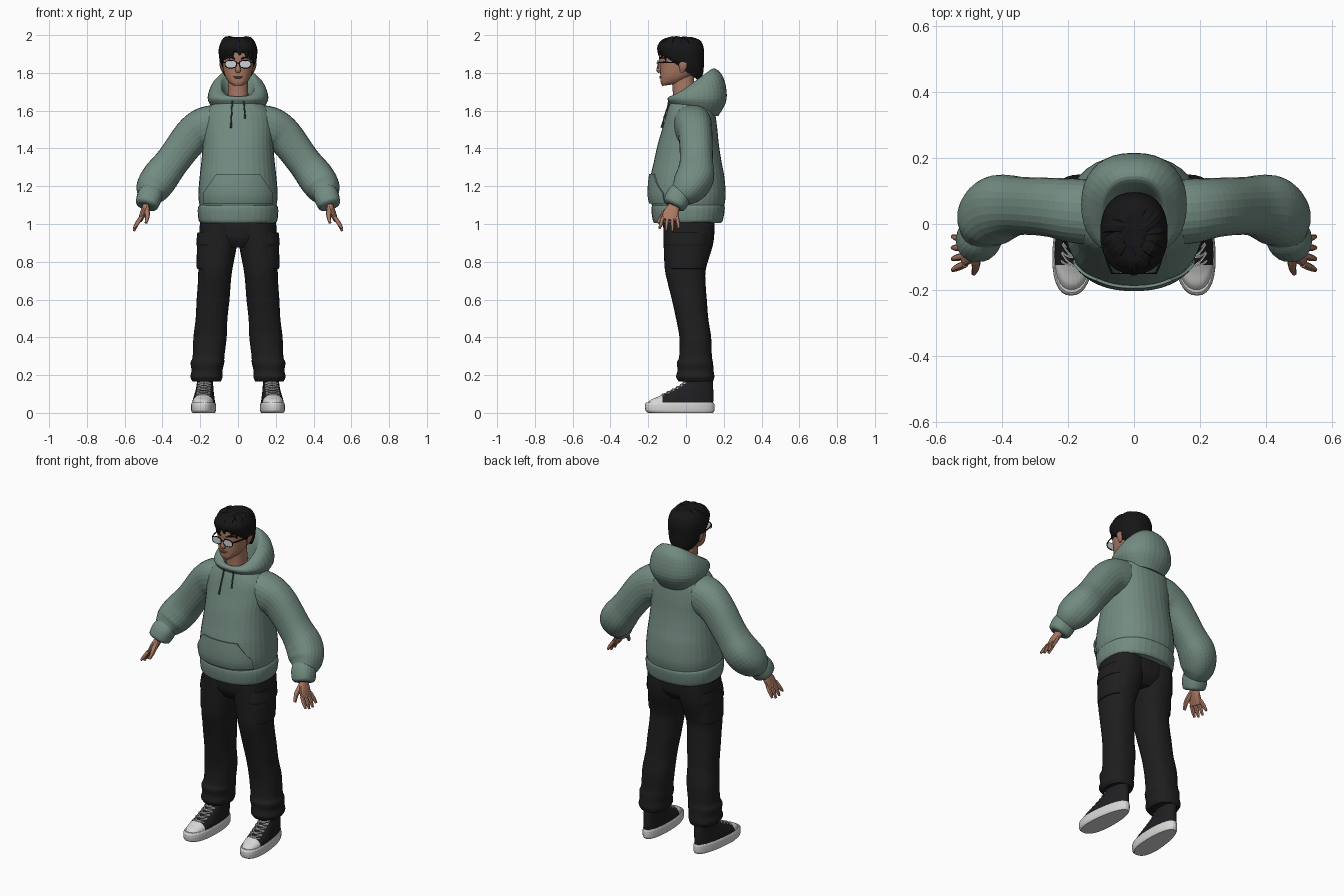
import bpy, bmesh, math, random
from mathutils import Vector

if "Cube" in bpy.data.objects:
    bpy.data.objects.remove(bpy.data.objects["Cube"])
random.seed(4)
P = 2.3  # roundness of the cross-sections


def material(name, r, g, b):
    m = bpy.data.materials.new(name)
    m.use_nodes = True
    m.diffuse_color = (r, g, b, 1)
    m.node_tree.nodes["Principled BSDF"].inputs["Base Color"].default_value = (r, g, b, 1)
    return m


SAGE = material("sage fabric", .17, .26, .22)
CORD = material("dark green cord", .05, .08, .07)
BLACK = material("black trousers", .013, .013, .013)
HAIR = material("black hair", .008, .008, .009)
SKIN = material("skin", .40, .19, .125)
LIPS = material("lips", .27, .11, .08)
CANVAS = material("black canvas", .014, .014, .016)
RUBBER = material("white rubber", .68, .68, .67)
LENS = material("pale lens", .60, .64, .67)
made = []


def finish(name, bm, mats, mirror):
    bmesh.ops.recalc_face_normals(bm, faces=bm.faces[:])
    me = bpy.data.meshes.new(name)
    bm.to_mesh(me)
    bm.free()
    ob = bpy.data.objects.new(name, me)
    bpy.context.collection.objects.link(ob)
    for m in mats:
        me.materials.append(m)
    if mirror:
        ob.modifiers.new("Mirror", 'MIRROR').use_mirror_merge = False
    made.append(ob)
    return ob


def smooth(rows, k):
    """Catmull-Rom interpolation between rows of numbers."""
    out, last = [], len(rows) - 1
    for i in range(last):
        quad = rows[max(i - 1, 0)], rows[i], rows[i + 1], rows[min(i + 2, last)]
        for s in range(k):
            t = s / k
            out.append([.5 * (2 * b + (c - a) * t + (2 * a - 5 * b + 4 * c - d) * t * t
                              + (3 * b - a - 3 * c + d) * t ** 3) for a, b, c, d in zip(*quad)])
    return out + [list(rows[-1])]


def loop(n):
    def power(v):
        return math.copysign(abs(v) ** (2 / P), v)
    return [(power(math.cos(math.tau * j / n)), power(math.sin(math.tau * j / n))) for j in range(n)]


def skin(name, rings, mat, mirror=False, warp=None, toe=None):
    bm = bmesh.new()
    vs = [[bm.verts.new(p) for p in ring] for ring in rings]
    n = len(vs[0])
    for a, b in zip(vs, vs[1:]):
        for j in range(n):
            bm.faces.new((a[j], a[(j + 1) % n], b[(j + 1) % n], b[j]))
    bm.faces.new(vs[0])
    bm.faces.new(vs[-1])
    if toe:  # cut off a differently coloured toe
        bmesh.ops.bisect_plane(bm, geom=bm.verts[:] + bm.edges[:] + bm.faces[:],
                               plane_co=(0, toe[0], 0), plane_no=(0, 1, 0))
        for f in bm.faces:
            f.material_index = int(f.calc_center_median().y < toe[0])
    if warp:
        for v in bm.verts:
            v.co = warp(*v.co)
    return finish(name, bm, [mat] + ([toe[1]] if toe else []), mirror)


def hull(name, rows, mat, k=5, n=36, **kw):
    """Upright form; a row is height, half width, front y, back y, centre x, tilt."""
    rows = smooth([list(r) + [0] * (6 - len(r)) for r in rows], k)
    skin(name, [[(cx + rx * c, (yf + yb) / 2 + (yb - yf) / 2 * s, z + tilt * s) for c, s in loop(n)]
                for z, rx, yf, yb, cx, tilt in rows], mat, **kw)
    return rows


def tube(name, path, radii, mat, k=4, n=12, ref=(0, 1, 0), **kw):
    """Limb along a path; a radius is a number or a (thickness, width) pair."""
    if not isinstance(radii, list):
        radii = [radii] * len(path)
    rows = smooth([list(p) + list(r if isinstance(r, tuple) else (r, r)) for p, r in zip(path, radii)], k)
    pts, rings = [Vector(r[:3]) for r in rows], []
    for i, r in enumerate(rows):
        t = (pts[min(i + 1, len(pts) - 1)] - pts[max(i - 1, 0)]).normalized()
        u = Vector(ref)
        u = (u - t * u.dot(t)).normalized()
        v = u.cross(t)
        rings.append([pts[i] + v * (r[3] * c) + u * (r[4] * s) for c, s in loop(n)])
    return skin(name, rings, mat, **kw)


def front(rows, x, z):
    """Front surface y of a hull at x and z."""
    for a, b in zip(rows, rows[1:]):
        if a[0] <= z <= b[0]:
            t = (z - a[0]) / (b[0] - a[0])
            _, rx, yf, yb = [p + (q - p) * t for p, q in zip(a[:4], b[:4])]
            return (yf + yb) / 2 - (yb - yf) / 2 * (1 - min(1, abs(x / rx)) ** P) ** (1 / P)


# Hoodie body, hem and hood
torso = hull("hoodie_body", [
    (1.08, .200, -.175, .198), (1.15, .210, -.193, .21), (1.25, .203, -.187, .203),
    (1.33, .194, -.170, .188), (1.42, .187, -.150, .174), (1.50, .188, -.127, .166),
    (1.58, .178, -.105, .155), (1.63, .14, -.088, .14), (1.66, .10, -.07, .12)], SAGE)
hull("hoodie_hem", [(1.005, .198, -.168, .185), (1.02, .208, -.176, .195), (1.06, .213, -.182, .203),
                    (1.09, .211, -.182, .205), (1.105, .2, -.175, .198)], SAGE)
hull("hood", [(1.60, .125, -.08, .17, 0, -.03), (1.66, .16, -.098, .215, 0, .0),
              (1.725, .143, -.088, .198, 0, .05), (1.748, .10, -.072, .145, 0, .076),
              (1.715, .082, -.064, .105, 0, .055), (1.64, .06, -.05, .08, 0, .01)], SAGE)

# Front pocket laid on the body
bm = bmesh.new()
grid = []
for i in range(13):
    z = 1.11 + .155 * i / 12
    w = .178 if z < 1.165 else .178 - .68 * (z - 1.165)
    cols = [w * (j / 10 - 1) for j in range(21)]
    grid.append([bm.verts.new((x * 1.02, front(torso, x, z) - .006, z)) for x in cols])
for a, b in zip(grid, grid[1:]):
    for j in range(20):
        bm.faces.new((a[j], a[j + 1], b[j + 1], b[j]))
pocket = finish("front_pocket", bm, [SAGE], False)
solid = pocket.modifiers.new("Solidify", 'SOLIDIFY')
solid.thickness, solid.offset = .009, 0

# Drawstrings
for side, end in ((-1, 1.51), (1, 1.56)):
    zs = [1.655 + (end - 1.655) * t / 4 for t in range(5)]
    tube("drawstring", [(side * (.03 + .002 * i), front(torso, .03, z) - (.02 if i == 0 else .006), z)
                        for i, z in enumerate(zs)], [.004, .004, .004, .004, .006], CORD, n=8)

# Sleeves and cuffs
tube("sleeve", [(.09, .03, 1.535), (.175, .04, 1.51), (.245, .05, 1.465), (.345, .055, 1.335),
                (.41, .048, 1.25), (.45, .008, 1.19), (.468, -.035, 1.15)],
     [(.10, .10), (.108, .098), (.098, .09), (.09, .088), (.097, .1), (.09, .09), .06],
     SAGE, k=6, n=28, mirror=True)
tube("cuff", [(.455, -.02, 1.175), (.468, -.04, 1.145), (.482, -.06, 1.105), (.486, -.066, 1.093)],
     [.058, .066, .061, .046], SAGE, n=24, mirror=True)

# Hands
tube("palm", [(.475, -.05, 1.13), (.488, -.065, 1.09), (.503, -.08, 1.055), (.518, -.088, 1.02)],
     [(.02, .026), (.019, .032), (.017, .042), (.012, .042)], SKIN, n=16, mirror=True)
for i, tip in enumerate((.978, .964, .962, .975)):
    tube("finger", [(.513, -.122 + .025 * i, 1.035), (.536, -.132 + .03 * i, 1.0),
                    (.551, -.140 + .034 * i, tip)], [.0105, .0105, .006], SKIN, n=10, mirror=True)
tube("thumb", [(.485, -.085, 1.085), (.480, -.125, 1.045), (.487, -.15, 1.005)],
     [.016, .013, .007], SKIN, n=10, mirror=True)

# Trousers
hull("trouser_hips", [(.875, .09, -.085, .1), (.92, .17, -.112, .14), (.97, .195, -.12, .15),
                      (1.04, .198, -.12, .15)], BLACK)
hull("trouser_leg", [
    (.165, .074, -.038, .143, .165), (.19, .085, -.052, .15, .167), (.225, .082, -.045, .146, .164),
    (.265, .089, -.048, .143, .162), (.30, .084, -.036, .137, .156), (.4, .088, -.035, .133, .148),
    (.5, .084, -.053, .118, .14), (.6, .087, -.075, .11, .132), (.68, .087, -.095, .104, .126),
    (.76, .09, -.112, .105, .12), (.88, .1, -.118, .14, .107), (.95, .102, -.12, .15, .103),
    (1.03, .1, -.12, .15, .1)], BLACK, mirror=True)
hull("cargo_pocket", [(.762, .082, -.10, .10, .132), (.775, .087, -.105, .105, .132),
                      (.85, .09, -.11, .115, .128), (.945, .089, -.105, .125, .124)], BLACK, mirror=True)
hull("cargo_flap", [(.885, .088, -.108, .12, .131), (.90, .091, -.112, .125, .13),
                    (.955, .09, -.108, .13, .125)], BLACK, mirror=True)


# Shoes, widened at the toe and turned out
def foot(x, y, z):
    return Vector((.178 + x * (1 - .9 * y) - y * .06, y, z))


hull("shoe_sole", [(0, .056, -.2, .142), (.012, .061, -.215, .15), (.045, .061, -.217, .15),
                   (.056, .057, -.208, .145)], RUBBER, k=2, warp=foot, mirror=True)
upper = hull("shoe_upper", [(.05, .056, -.205, .143), (.07, .055, -.185, .145), (.085, .053, -.15, .145),
                            (.105, .05, -.11, .145), (.13, .047, -.06, .144), (.16, .045, -.015, .142),
                            (.2, .043, .005, .14)], CANVAS, warp=foot, toe=(-.125, RUBBER), mirror=True)
for i in range(6):
    z = .092 + .013 * i
    for side in (-1, 1):
        path = [(side * x, front(upper, x, z + dz) - .002, z + dz)
                for x, dz in ((-.034, 0), (0, .006), (.034, .012))]
        tube("lace", path, .0038, RUBBER, n=6, warp=foot, mirror=True)

# Neck and head
hull("neck", [(1.6, .06, -.07, .07), (1.7, .054, -.07, .05), (1.8, .054, -.08, .04)], SKIN)
face = hull("head", [
    (1.735, .026, -.126, -.07, 0, .004), (1.75, .048, -.134, -.02), (1.78, .067, -.136, .03),
    (1.82, .078, -.137, .07), (1.87, .083, -.14, .085), (1.92, .08, -.135, .083),
    (1.96, .06, -.105, .065), (1.98, .025, -.06, .03)], SKIN)
hull("ear", [(1.803, .004, -.03, -.012, .08), (1.825, .009, -.035, .003, .085),
             (1.85, .009, -.037, .008, .089), (1.865, .004, -.022, 0, .088)], SKIN, n=14, mirror=True)
tube("nose", [(0, -.134, 1.868), (0, -.139, 1.84), (0, -.144, 1.815), (0, -.138, 1.803)],
     [(.008, .007), (.009, .010), (.015, .013), (.01, .008)], SKIN)
for z, r in ((1.781, .0035), (1.775, .004)):
    tube("lip", [(x, front(face, x, z) - .001, z) for x in (-.024, -.012, 0, .012, .024)],
         [.001, r, r, r, .001], LIPS, n=8)
tube("eyebrow", [(x, front(face, x, z) - .001, z) for x, z in ((.016, 1.874), (.04, 1.881), (.064, 1.875))],
     [.003, .005, .002], HAIR, n=8, mirror=True)

# Glasses
tube("lens", [(.038, -.151, 1.846), (.038, -.146, 1.846)], (.029, .019), LENS,
     k=1, n=28, ref=(0, 0, 1), mirror=True)
tube("lens_rim", [(.038 + .03 * c, -.149, 1.846 + .02 * s) for c, s in loop(24) + loop(24)[:1]],
     .0028, HAIR, k=1, n=6, mirror=True)
tube("glasses_bridge", [(-.009, -.149, 1.85), (0, -.153, 1.853), (.009, -.149, 1.85)], .003, HAIR, n=6)
tube("glasses_arm", [(.067, -.149, 1.855), (.084, -.10, 1.856), (.091, -.01, 1.852)], .0035, HAIR,
     n=6, ref=(0, 0, 1), mirror=True)

# Hair cap with swept tufts
hull("hair_cap", [(1.83, .084, -.134, .072, 0, -.075), (1.855, .095, -.146, .09, 0, -.06),
                  (1.90, .102, -.152, .096, 0, -.03), (1.94, .099, -.148, .094, 0, -.01),
                  (1.972, .076, -.12, .075), (1.99, .03, -.07, .03)], HAIR)
for i in range(21):
    a = math.radians(-130 + 13 * i + random.uniform(-4, 4))
    swirl = random.uniform(.1, .35)
    drop = .02 * random.random() + .025 * abs(a) / 2
    path = []
    for reach, turn, z in ((.3, -.3, 1.978), (.72, 0, 1.972), (1, swirl / 2, 1.935), (1.07, swirl, 1.895 - drop)):
        path.append((.086 * reach * math.sin(a + turn), -.028 - .110 * reach * math.cos(a + turn),
                     z + random.uniform(-.006, .006)))
    tube("hair_tuft", path, [(.008, .014), (.016, .024), (.014, .022), .002], HAIR, n=8,
         ref=(math.cos(a), math.sin(a), 0))

# Soft shading with sharp rims
for ob in bpy.context.view_layer.objects:
    ob.select_set(ob in made)
bpy.context.view_layer.objects.active = made[0]
bpy.ops.object.shade_smooth_by_angle(angle=math.radians(50))
